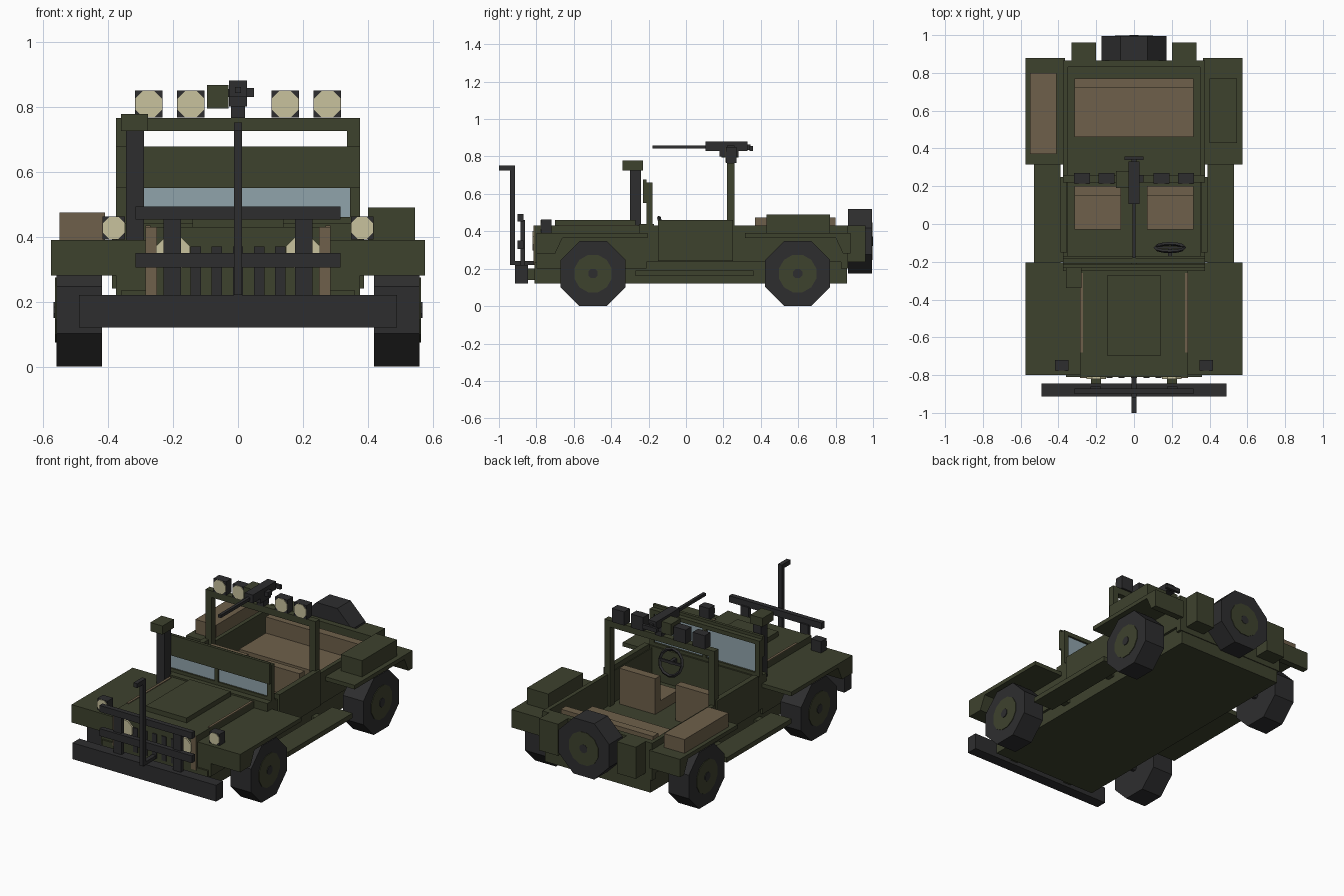
import bpy
import bmesh
from math import pi, cos, radians
from mathutils import Matrix, Vector

cube = bpy.data.objects.get("Cube")
if cube:
    bpy.data.objects.remove(cube, do_unlink=True)


def material(name, *rgb):
    mat = bpy.data.materials.new(name)
    mat.use_nodes = True
    mat.diffuse_color = (*rgb, 1)
    mat.node_tree.nodes["Principled BSDF"].inputs["Base Color"].default_value = (*rgb, 1)
    return mat


green = material("olive_green", .048, .054, .027)
tan = material("canvas_tan", .156, .117, .069)
black = material("black_rubber", .027, .027, .028)
cream = material("lamp_cream", .58, .54, .34)
glass = material("window_blue", .28, .37, .41)


def finish(name, bm, mat):
    bmesh.ops.recalc_face_normals(bm, faces=bm.faces)
    mesh = bpy.data.meshes.new(name)
    bm.to_mesh(mesh)
    bm.free()
    mesh.materials.append(mat)
    obj = bpy.data.objects.new(name, mesh)
    bpy.context.collection.objects.link(obj)
    return obj


def box(name, mat, x, y, z):
    """Box between limits; a single x number is a half width."""
    x = x if isinstance(x, tuple) else (-x, x)
    lo, hi = (Vector(corner) for corner in zip(x, y, z))
    bm = bmesh.new()
    place = Matrix.Translation((lo + hi) / 2) @ Matrix.Diagonal((*(hi - lo), 1))
    bmesh.ops.create_cube(bm, size=1, matrix=place)
    return finish(name, bm, mat)


def pair(name, mat, x, y, z):
    """The same box on the left (+x) and on the right (-x)."""
    box("left_" + name, mat, x, y, z)
    box("right_" + name, mat, (-x[1], -x[0]), y, z)


def prism(name, mat, center, apothem, depth, axis, sides=8):
    turn = Matrix.Rotation(pi / 2, 4, "Y" if axis == "X" else "X")
    radius = apothem / cos(pi / sides)
    bm = bmesh.new()
    place = Matrix.Translation(center) @ turn @ Matrix.Rotation(pi / sides, 4, "Z")
    bmesh.ops.create_cone(bm, cap_ends=True, segments=sides, radius1=radius,
                          radius2=radius, depth=depth, matrix=place)
    return finish(name, bm, mat)


def profile(name, mat, points, x0, x1):
    """Side outline of (y, z) points drawn out from x0 to x1."""
    bm = bmesh.new()
    face = bm.faces.new([bm.verts.new((x0, y, z)) for y, z in points])
    out = bmesh.ops.extrude_face_region(bm, geom=[face])["geom"]
    moved = [v for v in out if isinstance(v, bmesh.types.BMVert)]
    bmesh.ops.translate(bm, verts=moved, vec=(x1 - x0, 0, 0))
    return finish(name, bm, mat)


def lamp(name, x, y, z, half):
    box(name + "_housing", black, (x - half, x + half), (y, y + .055), (z - half, z + half))
    prism(name + "_lens", cream, (x, y, z), half - .001, .008, "Y")


# Chassis, engine bay and hood
box("chassis", green, x=.36, y=(-.81, .86), z=(.12, .235))
box("engine_bay", green, x=.375, y=(-.80, -.21), z=(.2, .37))
box("hood", green, x=.285, y=(-.81, -.21), z=(.235, .43))
box("hood_panel", green, x=.14, y=(-.70, -.27), z=(.43, .46))
box("cowl", green, x=.375, y=(-.25, -.17), z=(.235, .44))
pair("hood_edge", tan, x=(.27, .285), y=(-.68, -.26), z=(.43, .434))
pair("grille_edge", tan, x=(.25, .285), y=(-.815, -.81), z=(.22, .43))

# Grille slots and headlights
for i in range(-2, 3):
    box("grille_slot", black, x=(i * .065 - .016, i * .065 + .016),
        y=(-.816, -.81), z=(.22, .37))
for side, word in ((1, "left"), (-1, "right")):
    prism(word + "_headlight", cream, (side * .2, -.812, .35), .052, .016, "Y")
    lamp(word + "_fender_lamp", side * .382, -.775, .427, .035)

# Fenders with a flap at the outer end
front_outline = [(-.80, .28), (-.80, .39), (-.205, .39), (-.205, .365), (-.66, .365), (-.70, .28)]
rear_outline = [(.88, .28), (.88, .39), (.315, .39), (.315, .365), (.80, .365), (.84, .28)]
for side, word in ((1, "left"), (-1, "right")):
    profile(word + "_front_fender", green, front_outline, side * .28, side * .575)
    profile(word + "_rear_fender", green, rear_outline, side * .365, side * .575)

# Open tub
pair("tub_side", green, x=(.35, .375), y=(-.2, .86), z=(.235, .43))
pair("door_panel", green, x=(.355, .388), y=(-.15, .25), z=(.24, .46))
box("tailgate", green, x=.375, y=(.83, .865), z=(.2, .43))
pair("running_board", green, x=(.39, .53), y=(-.27, .36), z=(.16, .19))
pair("board_bracket", green, x=(.35, .4), y=(-.2, -.15), z=(.165, .185))
pair("rear_board_bracket", green, x=(.35, .4), y=(.2, .25), z=(.165, .185))

# Seats and bench
pair("seat_cushion", tan, x=(.07, .315), y=(-.03, .2), z=(.235, .3))
pair("seat_back", tan, x=(.07, .315), y=(.15, .2), z=(.3, .455))
box("bench_cushion", tan, x=.315, y=(.46, .77), z=(.235, .32))
box("bench_back", tan, x=.315, y=(.72, .77), z=(.32, .42))

# Windshield with a raised armour plate in front
pair("windshield_post", green, x=(.345, .375), y=(-.21, -.18), z=(.42, .66))
box("windshield_sill", green, x=.375, y=(-.21, -.18), z=(.42, .46))
box("windshield_header", green, x=.375, y=(-.21, -.18), z=(.635, .66))
box("windshield_divider", green, x=.012, y=(-.212, -.18), z=(.45, .64))
box("windshield_glass", glass, x=.345, y=(-.2, -.192), z=(.45, .64))
box("armour_plate", green, x=.375, y=(-.23, -.212), z=(.55, .677))

# Steering wheel and column
bpy.ops.mesh.primitive_torus_add(major_segments=12, minor_segments=4,
                                 major_radius=.077, minor_radius=.01,
                                 location=(.19, -.125, .4), rotation=(radians(105), 0, 0))
wheel = bpy.context.object
wheel.name = "steering_wheel"
wheel.data.materials.append(black)
box("steering_spoke", black, x=(.115, .265), y=(-.13, -.12), z=(.392, .408))
box("steering_column", black, x=(.18, .2), y=(-.18, -.12), z=(.39, .41))

# Air intake
box("intake_pipe", black, x=(-.345, -.29), y=(-.3, -.24), z=(.38, .73))
box("intake_cap", green, x=(-.36, -.277), y=(-.34, -.23), z=(.725, .778))

# Roll bar with four lamps
pair("roll_bar_post", green, x=(.335, .375), y=(.22, .26), z=(.235, .765))
box("roll_bar_top", green, x=.375, y=(.22, .26), z=(.725, .765))
for x in (-.275, -.145, .145, .275):
    lamp("roof_lamp", x, .215, .808, .042)

# Mounted gun
box("gun_mount", black, x=.022, y=(.215, .27), z=(.765, .835))
box("gun_cradle", black, x=.028, y=(.18, .28), z=(.8, .83))
box("gun_body", black, x=.028, y=(.105, .33), z=(.83, .88))
box("gun_barrel", black, x=.009, y=(-.18, .11), z=(.842, .86))
box("gun_bolt", black, x=(.025, .05), y=(.22, .26), z=(.83, .858))
box("gun_grip", black, x=.05, y=(.34, .357), z=(.83, .855))
box("gun_grip_stem", black, x=.012, y=(.32, .345), z=(.835, .865))
box("ammunition_box", green, x=(-.095, -.03), y=(.19, .28), z=(.795, .866))

# Bumper, brush guard and wire cutter
box("bumper", black, x=.49, y=(-.913, -.845), z=(.12, .22))
pair("bumper_bracket", green, x=(.175, .228), y=(-.85, -.8), z=(.14, .2))
pair("guard_upright", black, x=(.175, .23), y=(-.885, -.86), z=(.21, .46))
box("guard_low_rail", black, x=.315, y=(-.9, -.87), z=(.305, .35))
box("guard_top_rail", black, x=.315, y=(-.9, -.87), z=(.453, .493))
box("cutter_foot", black, x=.013, y=(-.94, -.81), z=(.22, .24))
box("cutter_post", black, x=.013, y=(-.942, -.915), z=(.22, .752))
box("cutter_hook", black, x=.013, y=(-1, -.915), z=(.725, .752))

# Road wheels and axles
for y, end in ((-.497, "front"), (.597, "rear")):
    prism(end + "_axle", black, (0, y, .174), .022, .9, "X")
    for side, word in ((1, "left"), (-1, "right")):
        name = word + "_" + end
        prism(name + "_tyre", black, (side * .489, y, .174), .174, .14, "X")
        prism(name + "_hub", green, (side * .559, y, .174), .1, .008, "X", 12)
        prism(name + "_cap", black, (side * .561, y, .174), .025, .012, "X")

# Spare wheel, rear boxes and fender stowage
prism("spare_tyre", black, (0, .93, .347), .172, .13, "Y")
prism("spare_hub", green, (0, .994, .347), .1, .008, "Y", 12)
prism("spare_cap", black, (0, .995, .347), .025, .01, "Y")
pair("rear_box", green, x=(.2, .33), y=(.86, .96), z=(.235, .43))
box("left_stowage_box", green, x=(.4, .545), y=(.43, .77), z=(.39, .49))
box("right_stowage_roll", tan, x=(-.55, -.41), y=(.37, .8), z=(.39, .475))
